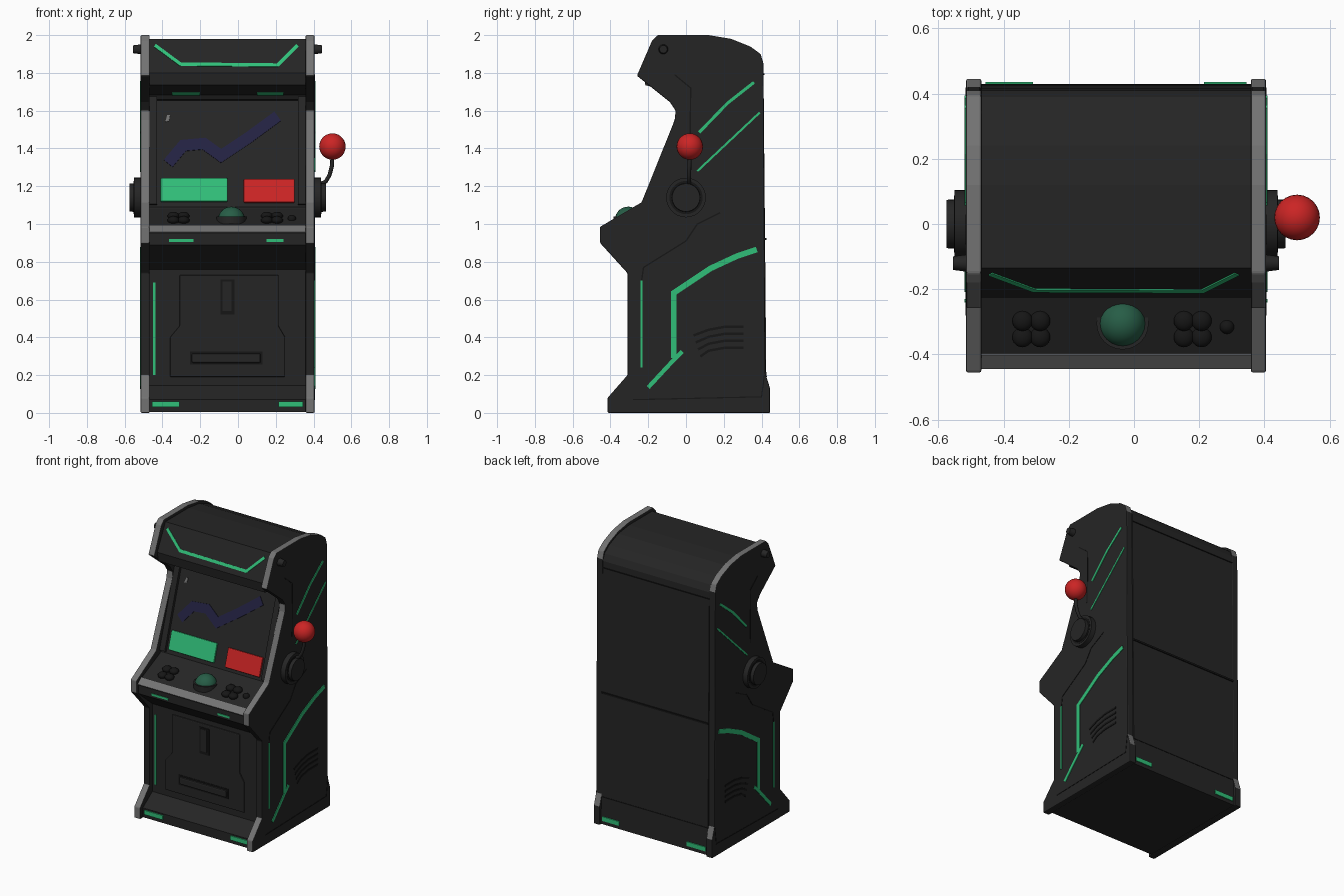
import bpy, bmesh, math
from mathutils import Vector

if "Cube" in bpy.data.objects:
    bpy.data.objects.remove(bpy.data.objects["Cube"])

CX, HALF, TH = -0.055, 0.46, 0.047      # cabinet centre, half width, side panel thickness


def material(name, *rgb):
    m = bpy.data.materials.new(name)
    m.diffuse_color = (*rgb, 1)
    m.use_nodes = True
    m.node_tree.nodes["Principled BSDF"].inputs["Base Color"].default_value = m.diffuse_color
    return m


DARK = material("charcoal", 0.0185, 0.0185, 0.0185)
BLACK = material("black", 0.008, 0.008, 0.008)
GREY = material("trim grey", 0.17, 0.17, 0.17)
GREEN = material("neon green", 0.03, 0.52, 0.19)
RED = material("red", 0.60, 0.018, 0.018)
NAVY = material("navy", 0.017, 0.016, 0.055)
TEAL = material("dim green", 0.02, 0.11, 0.062)


def finish(name, bm, mats, bevel=0, smooth=False):
    bmesh.ops.recalc_face_normals(bm, faces=bm.faces)
    me = bpy.data.meshes.new(name)
    bm.to_mesh(me)
    bm.free()
    for m in mats:
        me.materials.append(m)
    ob = bpy.data.objects.new(name, me)
    bpy.context.collection.objects.link(ob)
    if bevel:
        b = ob.modifiers.new("bevel", 'BEVEL')
        b.width, b.segments, b.limit_method = bevel, 2, 'ANGLE'
    if smooth:
        bpy.ops.object.select_all(action='DESELECT')
        ob.select_set(True)
        bpy.context.view_layer.objects.active = ob
        bpy.ops.object.shade_smooth_by_angle(angle=math.radians(40))
    return ob


def plate(name, pts, frame, mat, d0=-0.004, d1=0.004, bevel=0, rule=None, mats=None):
    """Prism of a 2D outline; frame(a, b, depth) places it on a surface."""
    bm = bmesh.new()
    lo = [bm.verts.new(frame(a, b, d0)) for a, b in pts]
    hi = [bm.verts.new(frame(a, b, d1)) for a, b in pts]
    bm.faces.new(lo)
    bm.faces.new(hi)
    for i in range(len(pts)):
        j = (i + 1) % len(pts)
        bm.faces.new((lo[i], lo[j], hi[j], hi[i]))
    bmesh.ops.recalc_face_normals(bm, faces=bm.faces)
    if rule:
        for f in bm.faces:
            f.material_index = rule(f.calc_center_median(), f.normal)
    return finish(name, bm, mats or [mat], bevel)


def rect(a0, a1, b0, b1):
    return [(a0, b0), (a1, b0), (a1, b1), (a0, b1)]


def stroke(name, path, width, frame, mat, **kw):
    """Mitred ribbon of constant width along a 2D path."""
    P = [Vector(p) for p in path]
    left, right = [], []
    for i, p in enumerate(P):
        d1 = (p - P[max(i - 1, 0)]).normalized()
        d2 = (P[min(i + 1, len(P) - 1)] - p).normalized()
        t = (d1 + d2).normalized()
        n = Vector((-t.y, t.x))
        m = width / 2 / max(0.5, t.dot(d2 if d2.length else d1))
        left.append(tuple(p + n * m))
        right.append(tuple(p - n * m))
    return plate(name, left + right[::-1], frame, mat, **kw)


def slope(y0, z0, y1, z1):
    """Front-facing frame on the plane running from (y0, z0) to (y1, z1)."""
    n = Vector((0, -(z1 - z0), y1 - y0)).normalized()
    return lambda a, b, d: Vector((a, y0 + (b - z0) * (y1 - y0) / (z1 - z0), b)) + n * d


def side(s, base=HALF):
    return lambda a, b, d: Vector((CX + s * (base + d), a, b))


def tube(name, pts, r, mat, seg=20, taper=1.0):
    """Round rod swept through 3D points."""
    P = [Vector(p) for p in pts]
    bm, rings = bmesh.new(), []
    for i, p in enumerate(P):
        t = P[min(i + 1, len(P) - 1)] - P[max(i - 1, 0)]
        q = t.to_track_quat('Z', 'Y')
        k = r * (1 + (taper - 1) * i / (len(P) - 1))
        rings.append([bm.verts.new(p + q @ Vector((k * math.cos(2 * math.pi * j / seg),
                                                 k * math.sin(2 * math.pi * j / seg), 0))) for j in range(seg)])
    for A, B in zip(rings, rings[1:]):
        for j in range(seg):
            bm.faces.new((A[j], A[(j + 1) % seg], B[(j + 1) % seg], B[j]))
    bm.faces.new(rings[0])
    bm.faces.new(rings[-1])
    return finish(name, bm, [mat], smooth=True)


def ball(name, loc, r, mat, squash=1):
    bm = bmesh.new()
    bmesh.ops.create_uvsphere(bm, u_segments=24, v_segments=14, radius=r)
    for v in bm.verts:
        v.co = Vector((v.co.x, v.co.y, v.co.z * squash)) + Vector(loc)
    return finish(name, bm, [mat], smooth=True)


# Side panels with grey edge trim
panel = [(-.415, 0), (-.415, .08), (-.31, .2), (-.31, .74), (-.455, .9), (-.455, .985), (-.235, 1.115),
         (-.06, 1.55), (-.055, 1.6), (-.085, 1.645), (-.26, 1.785), (-.18, 1.97), (-.15, 2), (.12, 2),
         (.24, 1.98), (.34, 1.94), (.395, 1.90), (.41, 1.85), (.42, .21), (.445, .13), (.445, 0)]


def trim(c, n):
    if abs(n.x) > .5 or n.z < -.3 or (c.y > .4 and abs(n.z) < .15) or (c.y < 0 and .25 < c.z < .85):
        return 0
    return 1


for s in (-1, 1):
    plate("side_panel", panel, side(s), DARK, -TH, 0, .006, trim, [DARK, GREY])

# Main cabinet between the panels
body = [(-.385, .005), (-.385, .07), (-.28, .145), (-.28, .76), (-.435, .89), (-.435, .96), (-.405, .985),
        (-.2, 1.08), (-.185, 1.09), (0, 1.68), (-.215, 1.735), (-.225, 1.8), (-.135, 1.98), (.12, 1.98),
        (.24, 1.965), (.34, 1.925), (.39, 1.885), (.41, 1.84), (.425, .2), (.43, .005)]
plate("cabinet_body", body, side(1, 0), DARK, -HALF + TH, HALF - TH)

screen = slope(-.185, 1.09, 0, 1.68)
door = slope(-.28, .145, -.28, .76)
marquee = slope(-.225, 1.8, -.135, 1.98)
lip = slope(-.435, .89, -.435, .96)
foot = slope(-.385, 0, -.385, .07)
back = lambda a, b, d: Vector((a, .4275 + d, b))
L, R = CX - HALF + TH, CX + HALF - TH

# Control deck edge trim
plate("deck_edge_trim", rect(L, R, .955, .99), slope(-.435, .96, -.405, .985), GREY, -.004, .005)

# Screen and its lit panels
for x in (L + .02, R - .02):
    plate("screen_bezel", rect(x - .02, x + .02, 1.1, 1.67), screen, DARK, 0, .02)
plate("screen_bezel_top", rect(L, R, 1.655, 1.68), screen, BLACK, 0, .012)
plate("green_panel", rect(-.41, -.055, 1.115, 1.24), screen, GREEN, 0, .016, .006)
plate("red_panel", rect(.03, .30, 1.11, 1.235), screen, RED, 0, .016, .006)
stroke("screen_squiggle", [(-.37, 1.32), (-.29, 1.415), (-.18, 1.425), (-.09, 1.36), (.06, 1.46), (.21, 1.57)],
       .06, screen, NAVY)
plate("screen_glint", [(-.385, 1.54), (-.365, 1.545), (-.36, 1.575), (-.375, 1.575)], screen, GREY)

# Neon strips on the marquee, lip, kick plate and feet
stroke("marquee_strip", [(-.44, 1.945), (-.305, 1.845), (.21, 1.84), (.315, 1.945)], .018, marquee, GREEN)
for a, b in ((-.35, -.2), (.1, .24)):
    plate("hood_light", rect(a, b, 1.683, 1.695), slope(0, 1.68, -.215, 1.735), GREEN)
for a, b in ((-.365, -.235), (.15, .24)):
    plate("lip_light", rect(a, b, .905, .92), lip, GREEN)
stroke("door_strip", [(-.443, .2), (-.443, .69)], .012, door, GREEN)
for a, b in ((-.455, -.31), (.215, .345)):
    plate("foot_light", rect(a, b, .03, .06), foot, GREEN, -.004, .008)
    plate("rear_foot_light", rect(a, b, .03, .06), back, GREEN, -.004, .008)

# Coin door with slot and tray
plate("coin_door", [(-.36, .19), (.25, .19), (.25, .40), (.215, .46), (.215, .73),
                    (-.31, .73), (-.31, .46), (-.36, .40)], door, DARK, 0, .012, .006)
plate("coin_slot_frame", rect(-.092, -.018, .52, .705), door, BLACK, 0, .016)
plate("coin_slot", rect(-.082, -.034, .54, .695), door, DARK, 0, .019)
plate("coin_tray_shadow", rect(-.255, .13, .255, .325), door, BLACK, 0, .015)
plate("coin_tray", rect(-.245, .12, .265, .315), door, DARK, 0, .026, .008)

# Back seams
plate("back_seam", rect(L, R, .915, .927), back, BLACK, -.01, -.002)
plate("back_lower_seam", rect(L, R, .19, .196), back, BLACK, -.01, 0)
plate("back_upper_seam", rect(L, R, 1.79, 1.796), lambda a, b, d: Vector((a, .412 + d, b)), BLACK)

# Side decoration, repeated on both sides
for s in (-1, 1):
    f = side(s)
    stroke("side_neon", [(.375, .865), (.27, .83), (.13, .765), (-.065, .635), (-.065, .29)], .03, f, GREEN)
    stroke("side_neon_foot", [(-.02, .325), (-.07, .275), (-.2, .135)], .022, f, GREEN)
    stroke("upper_neon", [(.36, 1.75), (.22, 1.64), (.07, 1.485)], .016, f, GREEN)
    stroke("middle_neon", [(.39, 1.59), (.06, 1.28)], .011, f, GREEN)
    stroke("front_neon", [(-.235, .24), (-.235, .7)], .011, f, GREEN)
    stroke("side_seam", [(.18, 1.06), (.06, 1.0), (0, .91), (-.225, .77), (-.235, .7)], .007, f, BLACK, d1=.002)
    stroke("upper_seam", [(.02, 1.35), (.025, 1.72), (-.06, 1.79)], .007, f, BLACK, d1=.002)
    stroke("base_seam", [(-.28, .07), (.40, .085), (.415, .2)], .006, f, BLACK, d1=.002)
    for i in range(4):
        z = .445 - i * .037
        stroke("vent_slot", [(.04 + i * .012, z - .035), (.12, z - .005), (.2, z + .01), (.305, z + .01)],
               .013, f, BLACK, d1=.003)
    stroke("inner_neon", [(-.145, 1.25), (-.055, 1.52)], .012, side(s, HALF - TH), GREEN)
    # Round side hub and marquee peg
    x = CX + s * HALF
    tube("hub_ring", [(x - s * .01, 0, 1.14), (x + s * .035, 0, 1.14)], .105, DARK, 28)
    tube("hub_gap", [(x, 0, 1.14), (x + s * .037, 0, 1.14)], .088, BLACK, 28)
    tube("hub_cap", [(x, 0, 1.14), (x + s * .06, 0, 1.14)], .078, DARK, 28, .95)
    tube("marquee_peg", [(x, -.12, 1.925), (x + s * .04, -.12, 1.925)], .026, DARK, 12, .8)

# Lever with red knob
tube("lever_stem", [(.435, .015, 1.21), (.465, .015, 1.225), (.485, .016, 1.26), (.498, .018, 1.31),
                    (.5, .02, 1.38)], .011, DARK, 10)
ball("lever_knob", (.5, .02, 1.41), .07, RED)

# Control deck: buttons and trackball
deck_z = lambda y: .985 + (y + .405) * .463
for cx in (-.315, .18):
    for dx in (-.027, .027):
        for dy in (-.025, .025):
            y = -.322 + dy
            ball("deck_button", (cx + dx, y, deck_z(y) + .008), .031, BLACK, .7)
ball("small_button", (.285, -.315, deck_z(-.315)), .022, BLACK)
tube("trackball_ring", [(-.035, -.305, 1.0), (-.035, -.305, 1.04)], .08, DARK, 24)
ball("trackball", (-.035, -.305, 1.02), .072, TEAL)
